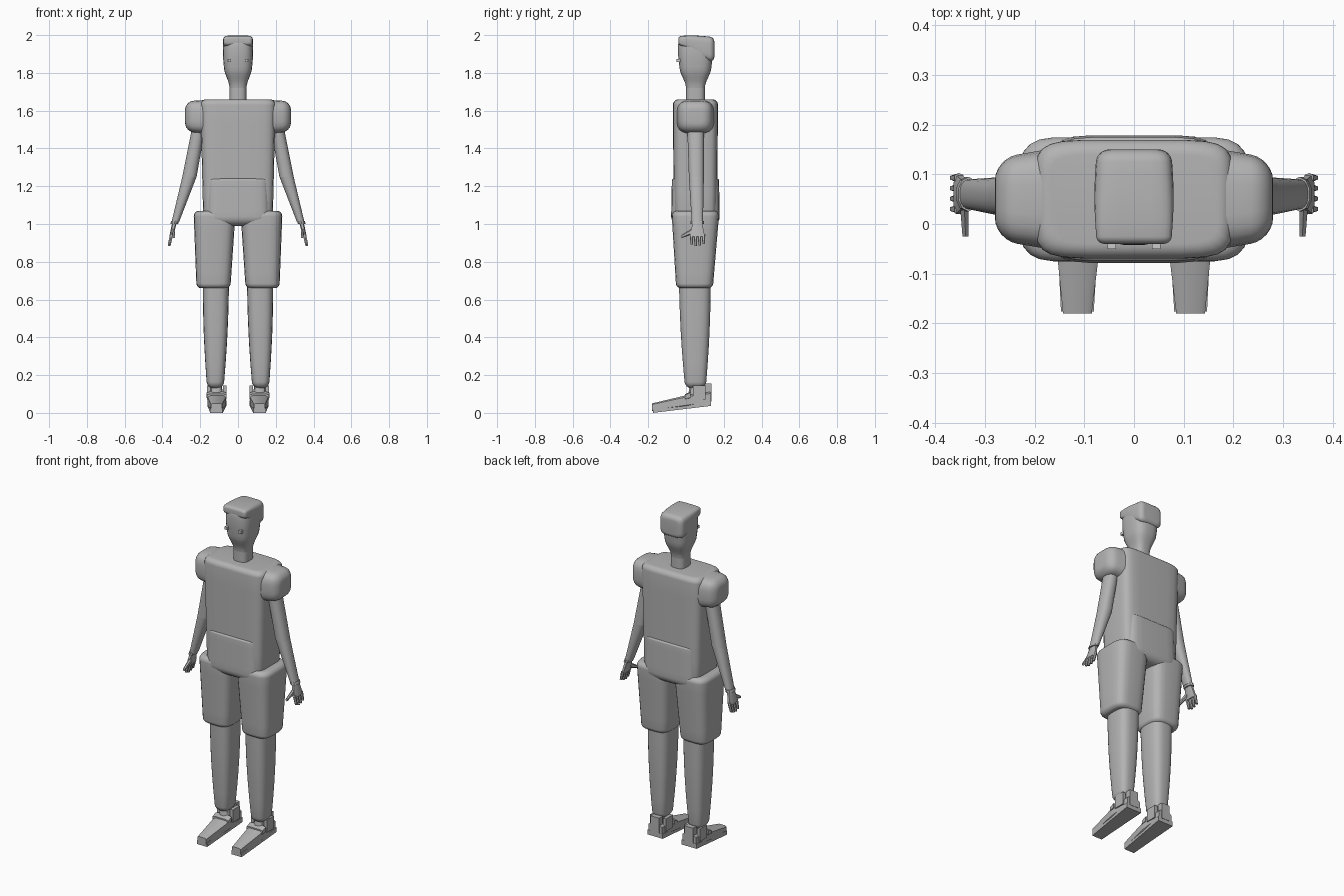
import bpy
import bmesh
from math import cos, sin, pi, copysign
from mathutils import Vector

cube = bpy.data.objects.get("Cube")
if cube:
    bpy.data.objects.remove(cube, do_unlink=True)


def make_material(name, value):
    material = bpy.data.materials.new(name)
    material.use_nodes = True
    colour = (value, value, value, 1)
    material.diffuse_color = colour
    shader = material.node_tree.nodes["Principled BSDF"]
    shader.inputs["Base Color"].default_value = colour
    return material


GREY = make_material("plain grey", 0.45)
PALE = make_material("pale grey", 0.6)
X, Y, Z = range(3)


def outline(sides, power):
    """Unit cross-section: a square, or a superellipse of the given power."""
    points = []
    for i in range(sides):
        angle = 2 * pi * (i + 0.5) / sides
        c, s = cos(angle), sin(angle)
        bend = 0 if sides == 4 else 2 / power
        points.append((copysign(abs(c) ** bend, c), copysign(abs(s) ** bend, s)))
    return points


def stations(length, start_round, end_round, steps=6):
    """Distances along a part, each with the inset of its rounded ends."""
    arc = [pi / 2 * k / steps for k in range(steps)]
    rows = []
    if start_round:
        rows += [(start_round * (1 - cos(a)), start_round * (1 - sin(a))) for a in arc]
    middle = length - start_round - end_round
    rows += [(start_round + middle * k / steps, 0) for k in range(steps + 1)]
    if end_round:
        rows += [(length - end_round * (1 - cos(a)), end_round * (1 - sin(a)))
                 for a in reversed(arc)]
    return rows


def solid(name, start, end, start_size, end_size, axis=Z, rounding=(0, 0), power=3,
          bulge=0, ease=False, sides=24, side=1, material=GREY):
    """Taper a cross-section from start to end along one axis."""
    start, end = Vector(start), Vector(end)
    across = [k for k in (X, Y, Z) if k != axis]
    length = end[axis] - start[axis]
    shape = outline(sides, power)
    bm = bmesh.new()
    loops = []
    for distance, inset in stations(length, *rounding):
        t = distance / length
        swell = bulge * sin(pi * t) - 2 * inset
        if ease:
            t = t * t * (3 - 2 * t)
        size = Vector(start_size).lerp(Vector(end_size), t)
        centre = start.lerp(end, t)
        centre[axis] = start[axis] + distance
        loop = []
        for point in shape:
            co = centre.copy()
            for k, u, width in zip(across, point, size):
                co[k] += u * (width + swell) / 2
            co.x *= side
            loop.append(bm.verts.new(co))
        loops.append(loop)
    for low, high in zip(loops, loops[1:]):
        for i in range(sides):
            j = (i + 1) % sides
            bm.faces.new((low[i], low[j], high[j], high[i]))
    bm.faces.new(loops[0])
    bm.faces.new(loops[-1])
    bmesh.ops.recalc_face_normals(bm, faces=bm.faces)
    mesh = bpy.data.meshes.new(name)
    bm.to_mesh(mesh)
    bm.free()
    mesh.materials.append(material)
    part = bpy.data.objects.new(name, mesh)
    bpy.context.collection.objects.link(part)
    bpy.ops.object.select_all(action="DESELECT")
    part.select_set(True)
    bpy.context.view_layer.objects.active = part
    bpy.ops.object.shade_smooth_by_angle(angle=0.6)


# Shirt body and the overlapping waist panel
solid("shirt", start=(0, .05, 1.04), end=(0, .05, 1.66), start_size=(.37, .23),
      end_size=(.4, .24), rounding=(.03, .03), power=6)
solid("waist", start=(0, .05, .99), end=(0, .05, 1.24), start_size=(.34, .26),
      end_size=(.33, .25), rounding=(.05, .01), power=6)

# Neck, jaw and skull
neck, jaw, brow = (0, .05, 1.72), (0, .05, 1.83), (0, .05, 1.98)
neck_size, jaw_size, brow_size = (.09, .1), (.15, .17), (.15, .18)
solid("neck", start=(0, .05, 1.64), end=neck, start_size=neck_size, end_size=neck_size)
solid("jaw", start=neck, end=jaw, start_size=neck_size, end_size=jaw_size, ease=True)
solid("skull", start=jaw, end=brow, start_size=jaw_size, end_size=brow_size,
      rounding=(0, .03), bulge=.01)

# Hair with a short fringe, sweeping lower at the back
solid("hair", axis=Y, start=(0, -.04, 1.97), end=(0, .15, 1.925),
      start_size=(.15, .05), end_size=(.15, .13), rounding=(.015, .025), power=5,
      bulge=.01, ease=True)

for side, label in ((1, "left"), (-1, "right")):
    def limb(name, **shape):
        solid(label + "_" + name, side=side, **shape)

    limb("eye", start=(.045, -.04, 1.857), end=(.045, -.04, 1.874),
         start_size=(.017, .02), end_size=(.017, .02), sides=4, material=PALE)

    # Sleeve and bent arm
    limb("sleeve", axis=X, start=(.12, .05, 1.565), end=(.28, .05, 1.57),
         start_size=(.22, .19), end_size=(.165, .16), rounding=(0, .045), power=3.5)
    elbow, elbow_size = (.257, .055, 1.25), (.076, .08)
    wrist, wrist_size = (.332, .06, 1.01), (.04, .06)
    limb("upper_arm", start=elbow, end=(.2, .05, 1.55), start_size=elbow_size,
         end_size=(.07, .09), power=2.3)
    limb("forearm", start=wrist, end=elbow, start_size=wrist_size,
         end_size=elbow_size, power=2.3)

    # Cuff, palm, fingers and thumb
    limb("cuff", start=(.338, .06, 1), end=(.333, .06, 1.016),
         start_size=(.043, .07), end_size=(.043, .07), sides=10, power=2)
    limb("palm", start=(.353, .06, .935), end=(.338, .06, 1),
         start_size=(.022, .084), end_size=(.025, .055), sides=8)
    for i, finger in enumerate(("index", "middle", "ring", "little")):
        y = .03 + .021 * i
        limb(finger + "_finger", start=(.364, y, .88 + .008 * abs(i - 1.3)),
             end=(.352, y, .945), start_size=(.015, .012), end_size=(.02, .019),
             sides=6, power=2.5)
    limb("thumb", axis=Y, start=(.339, -.025, .933), end=(.342, .045, .967),
         start_size=(.014, .017), end_size=(.02, .035), sides=6, power=2.5)

    # Shorts leg, shin and ankle
    limb("shorts_leg", start=(.13, .045, .66), end=(.124, .05, 1.07),
         start_size=(.18, .195), end_size=(.224, .255), rounding=(.025, .03), power=3.8)
    limb("shin", start=(.12, .05, .13), end=(.117, .047, .7),
         start_size=(.088, .11), end_size=(.14, .17), rounding=(.035, 0), bulge=.012)
    limb("ankle", start=(.114, .055, .07), end=(.116, .06, .15),
         start_size=(.072, .1), end_size=(.063, .08), sides=12, power=2.5)

    # Shoe: wedge sole, tapered toe, heel, strap and heel tabs
    limb("sole", axis=Y, start=(.114, -.176, .012), end=(.112, .132, .051),
         start_size=(.066, .024), end_size=(.1, .028), sides=4)
    instep, instep_size = (.112, 0, .062), (.1, .064)
    limb("toe", axis=Y, start=(.114, -.18, .03), end=instep, start_size=(.06, .042),
         end_size=instep_size, sides=8, power=5)
    limb("heel", axis=Y, start=instep, end=(.112, .13, .082), start_size=instep_size,
         end_size=(.09, .06), sides=8, power=5)
    limb("strap", axis=Y, start=(.113, -.005, .085), end=(.113, .025, .094),
         start_size=(.107, .03), end_size=(.11, .037), sides=8, power=5)
    for name, x in (("inner", .07), ("outer", .155)):
        limb(name + "_heel_tab", start=(x, .07, .07), end=(x, .07, .145),
             start_size=(.02, .065), end_size=(.02, .065), sides=4)
    limb("heel_back", start=(.112, .117, .06), end=(.112, .117, .155),
         start_size=(.055, .034), end_size=(.055, .034), sides=4)
